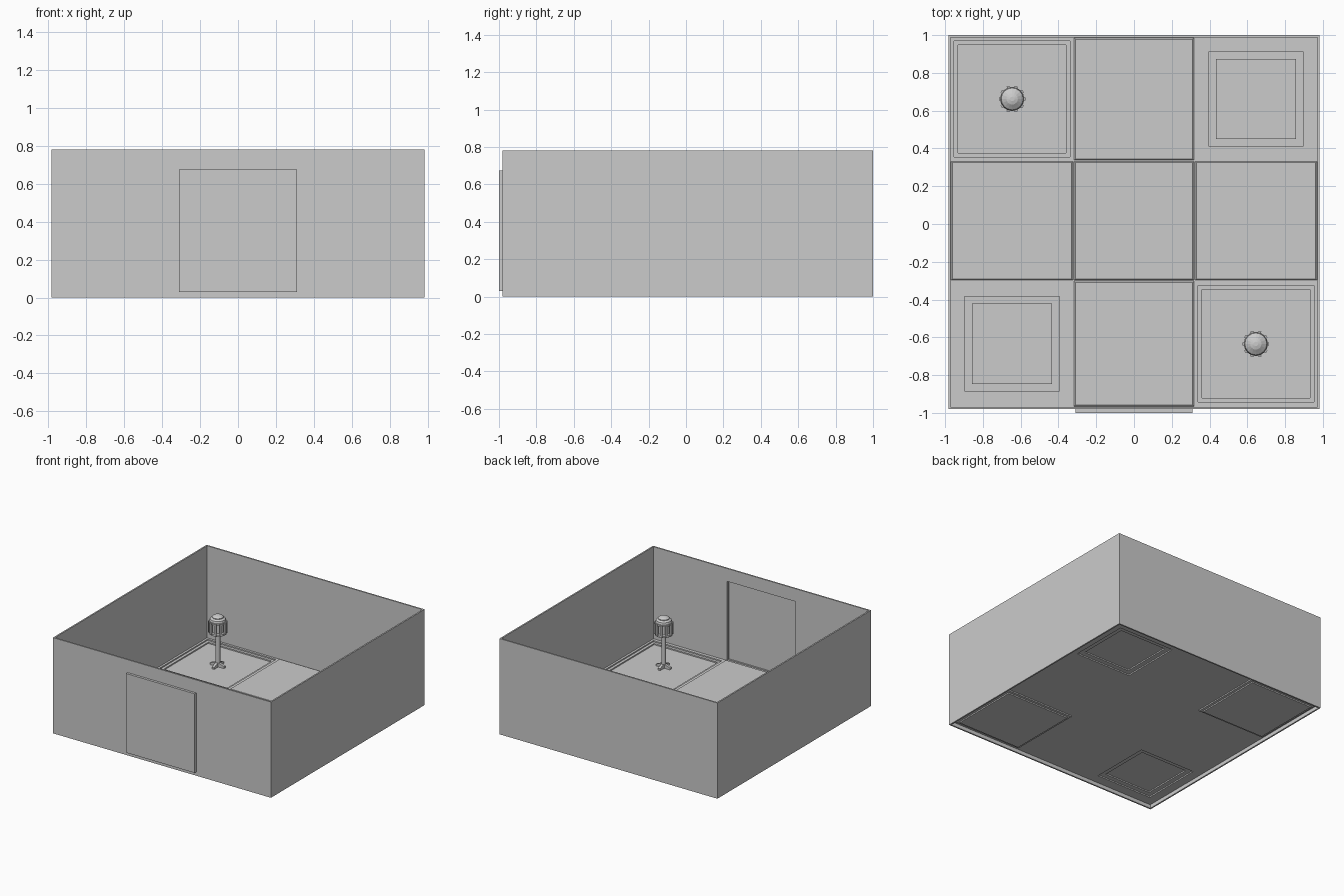
import bpy, bmesh, math
from mathutils import Matrix, Vector

if "Cube" in bpy.data.objects:
    bpy.data.objects.remove(bpy.data.objects["Cube"])

def finish(bm, name):
    bmesh.ops.recalc_face_normals(bm, faces=bm.faces)
    me = bpy.data.meshes.new(name)
    bm.to_mesh(me)
    bm.free()
    ob = bpy.data.objects.new(name, me)
    bpy.context.collection.objects.link(ob)
    return ob

def add_box(bm, x0, x1, y0, y1, z0, z1, m=Matrix()):
    mat = m @ Matrix.Translation(((x0+x1)/2, (y0+y1)/2, (z0+z1)/2)) @ Matrix.Diagonal((x1-x0, y1-y0, z1-z0, 1))
    return bmesh.ops.create_cube(bm, size=1, matrix=mat)['verts']

def boxes(name, *dims):
    bm = bmesh.new()
    for d in dims:
        add_box(bm, *d)
    return finish(bm, name)

def lathe(bm, profile, n, loc):
    rings = [[bm.verts.new((loc[0]+r*math.cos(2*math.pi*i/n), loc[1]+r*math.sin(2*math.pi*i/n), z))
              for i in range(n)] for r, z in profile]
    for a, b in zip(rings, rings[1:]):
        for i in range(n):
            bm.faces.new((a[i], a[(i+1) % n], b[(i+1) % n], b[i]))
    bm.faces.new(rings[0])
    bm.faces.new(rings[-1])

X, Y0, Y1, H, T = 0.983, -0.98, 1.0, 0.78, 0.012
D, DZ0, DZ1 = 0.31, 0.03, 0.675
FZ = 0.03

# Outer walls, front one with a doorway
boxes("back_wall", (-X, X, Y1-T, Y1, 0, H))
for s, n in ((-1, "left"), (1, "right")):
    a, b = sorted((s*X, s*(X-T)))
    boxes(n + "_wall", (a, b, Y0+T, Y1-T, 0, H))
boxes("front_wall", (-X, -D, Y0, Y0+T, 0, H), (D, X, Y0, Y0+T, 0, H),
      (-D, D, Y0, Y0+T, DZ1, H), (-D, D, Y0, Y0+T, 0, DZ0))

# Shallow door niche standing proud of the front wall
t = 0.004
boxes("door_panel", (-D, D, -1, -0.993, DZ0, DZ1),
      (-D, -D+t, -0.993, Y0, DZ0, DZ1), (D-t, D, -0.993, Y0, DZ0, DZ1),
      (-D+t, D-t, -0.993, Y0, DZ1-t, DZ1), (-D+t, D-t, -0.993, Y0, DZ0, DZ0+t))

# Four corner floor tiles with stepped squares
def corner_tile(name, x0, x1, y0, y1, squares):
    bm = bmesh.new()
    corners = lambda a, b, c, d, z: [bm.verts.new(p) for p in ((a, c, z), (b, c, z), (b, d, z), (a, d, z))]
    cur = corners(x0, x1, y0, y1, FZ)
    z = FZ
    cx, cy = (x0+x1)/2, (y0+y1)/2
    for half, dz in squares:
        for zz in (z, z+dz):
            nxt = corners(cx-half, cx+half, cy-half, cy+half, zz)
            for i in range(4):
                j = (i+1) % 4
                bm.faces.new((cur[i], cur[j], nxt[j], nxt[i]))
            cur = nxt
        z += dz
    bm.faces.new(cur)
    finish(bm, name)

XI, YF, YB = X-T, Y0+T, Y1-T
sunken = [(0.308, -0.01), (0.286, -0.01)]
raised = [(0.252, 0.01), (0.212, 0.01)]
G, GF, GB = 0.32, -0.30, 0.335
corner_tile("back_left_tile", -XI, -G, GB, YB, sunken)
corner_tile("front_right_tile", G, XI, YF, GF, sunken)
corner_tile("front_left_tile", -XI, -G, YF, GF, raised)
corner_tile("back_right_tile", G, XI, GB, YB, raised)

# Cross-shaped floor strip and its chamfered tiles
bm = bmesh.new()
for a, b, c, d in ((-XI, XI, GF, GB), (-G, G, YF, GF), (-G, G, GB, YB)):
    bm.faces.new([bm.verts.new(p) for p in ((a, c, FZ), (b, c, FZ), (b, d, FZ), (a, d, FZ))])
finish(bm, "floor_base")
for name, a, b, c, d in (("centre_tile", -G, G, GF, GB), ("left_tile", -XI, -G, GF, GB),
                         ("right_tile", G, XI, GF, GB), ("front_tile", -G, G, YF, GF),
                         ("back_tile", -G, G, GB, YB)):
    bm = bmesh.new()
    for v in add_box(bm, a+0.003, b-0.003, c+0.003, d-0.003, FZ, FZ+0.006):
        if v.co.z > FZ+0.003:
            v.co.x += 0.007 if v.co.x < (a+b)/2 else -0.007
            v.co.y += 0.007 if v.co.y < (c+d)/2 else -0.007
    finish(bm, name)

# Two lamps on the sunken tiles
def lamp(name, x, y):
    z = 0.01
    bm = bmesh.new()
    lathe(bm, [(0.018, z), (0.018, 0.26), (0.03, 0.27), (0.045, 0.285), (0.045, 0.38)], 16, (x, y))
    for i in range(4):
        m = Matrix.Translation((x, y, z)) @ Matrix.Rotation(math.pi/2*i, 4, 'Z')
        for v in add_box(bm, 0.01, 0.062, -0.01, 0.01, 0, 0.035, m):
            if (v.co - Vector((x, y, v.co.z))).length > 0.03 and v.co.z > z+0.02:
                v.co.z = z+0.016
    finish(bm, name + "_post")
    bm = bmesh.new()
    for zz in (0.275, 0.365):
        lathe(bm, [(0.05, zz), (0.064, zz+0.004), (0.064, zz+0.018), (0.05, zz+0.022)], 16, (x, y))
    for i in range(10):
        m = Matrix.Translation((x, y, 0)) @ Matrix.Rotation(math.pi/5*i, 4, 'Z')
        add_box(bm, 0.055, 0.071, -0.008, 0.008, 0.285, 0.38, m)
    finish(bm, name + "_cage")
    bm = bmesh.new()
    lathe(bm, [(0.062, 0.385), (0.058, 0.4), (0.043, 0.41), (0.043, 0.416), (0.03, 0.425), (0.012, 0.43)], 16, (x, y))
    finish(bm, name + "_cap")

lamp("back_left_lamp", -0.645, 0.662)
lamp("front_right_lamp", 0.645, -0.635)
